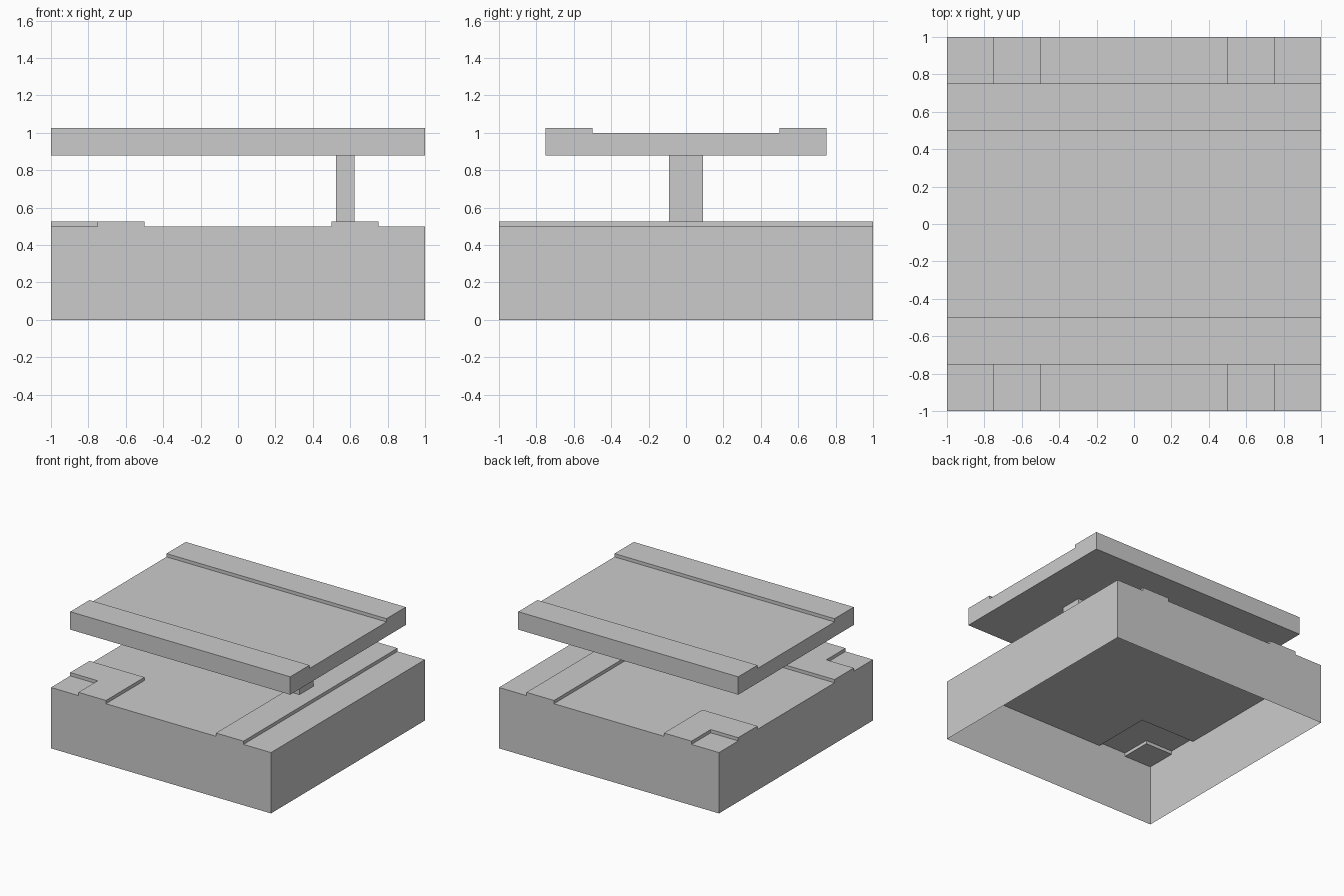
import bpy
import bmesh

# Remove the default cube only
old = bpy.data.objects.get("Cube")
if old:
    bpy.data.objects.remove(old, do_unlink=True)

GREY = (0.6, 0.6, 0.6, 1.0)
grey = bpy.data.materials.new("plain grey")
grey.use_nodes = True
grey.diffuse_color = GREY
grey.node_tree.nodes["Principled BSDF"].inputs["Base Color"].default_value = GREY

ROAD, CURB = 0.5, 0.027          # street level and pavement height
DECK_LOW, DECK_ROAD = 0.88, 1.0  # underside and roadway of the upper deck


def finish(name, bm):
    mesh = bpy.data.meshes.new(name)
    bm.to_mesh(mesh)
    bm.free()
    mesh.materials.append(grey)
    obj = bpy.data.objects.new(name, mesh)
    bpy.context.collection.objects.link(obj)
    return obj


def extrude_profile(name, points, start, end):
    """Extrude a closed (y, z) profile along x."""
    bm = bmesh.new()
    face = bm.faces.new([bm.verts.new((start, y, z)) for y, z in points])
    moved = bmesh.ops.extrude_face_region(bm, geom=[face], use_keep_orig=True)["geom"]
    verts = [g for g in moved if isinstance(g, bmesh.types.BMVert)]
    bmesh.ops.translate(bm, verts=verts, vec=(end - start, 0, 0))
    bmesh.ops.recalc_face_normals(bm, faces=bm.faces)
    return finish(name, bm)


def is_pavement(x, y):
    """Straight pavement on the left, L-shaped corners on the right."""
    y = abs(y)
    if x > 0:
        return 0.5 < x < 0.75
    return x < -0.5 and y > 0.5 and not (x < -0.75 and y > 0.75)


# Street base: a hollow shell, open underneath, with raised pavements
lines = [-1, -0.75, -0.5, 0.5, 0.75, 1]
cells = list(zip(lines, lines[1:]))


def level(i, j):
    """Height of a cell, zero outside the base."""
    if not (0 <= i < len(cells) and 0 <= j < len(cells)):
        return 0
    x, y = sum(cells[i]) / 2, sum(cells[j]) / 2
    return ROAD + CURB * is_pavement(x, y)


bm = bmesh.new()
for i, (x0, x1) in enumerate(cells):
    for j, (y0, y1) in enumerate(cells):
        top = level(i, j)
        corners = [(x0, y0), (x1, y0), (x1, y1), (x0, y1)]
        bm.faces.new([bm.verts.new((x, y, top)) for x, y in corners])
        # Drop a wall or kerb wherever the neighbour is lower
        neighbours = [(i, j - 1), (i + 1, j), (i, j + 1), (i - 1, j)]
        for k, near in enumerate(neighbours):
            low = level(*near)
            if low < top:
                a, b = corners[k], corners[(k + 1) % 4]
                wall = [(*a, low), (*b, low), (*b, top), (*a, top)]
                bm.faces.new([bm.verts.new(p) for p in wall])
bmesh.ops.remove_doubles(bm, verts=bm.verts, dist=0.0001)
bmesh.ops.dissolve_limit(bm, angle_limit=0.01, verts=bm.verts, edges=bm.edges)
finish("street_base", bm)

# Upper deck with a raised kerb along each side
half = [(0.75, DECK_LOW), (0.75, DECK_ROAD + CURB), (0.5, DECK_ROAD + CURB), (0.5, DECK_ROAD)]
mirrored = [(-y, z) for y, z in reversed(half)]
extrude_profile("upper_deck", half + mirrored, -1, 1)

# Single pillar standing on the straight pavement
foot = ROAD + CURB
pillar = [(-0.09, foot), (0.09, foot), (0.09, DECK_LOW), (-0.09, DECK_LOW)]
extrude_profile("deck_pillar", pillar, 0.525, 0.622)
